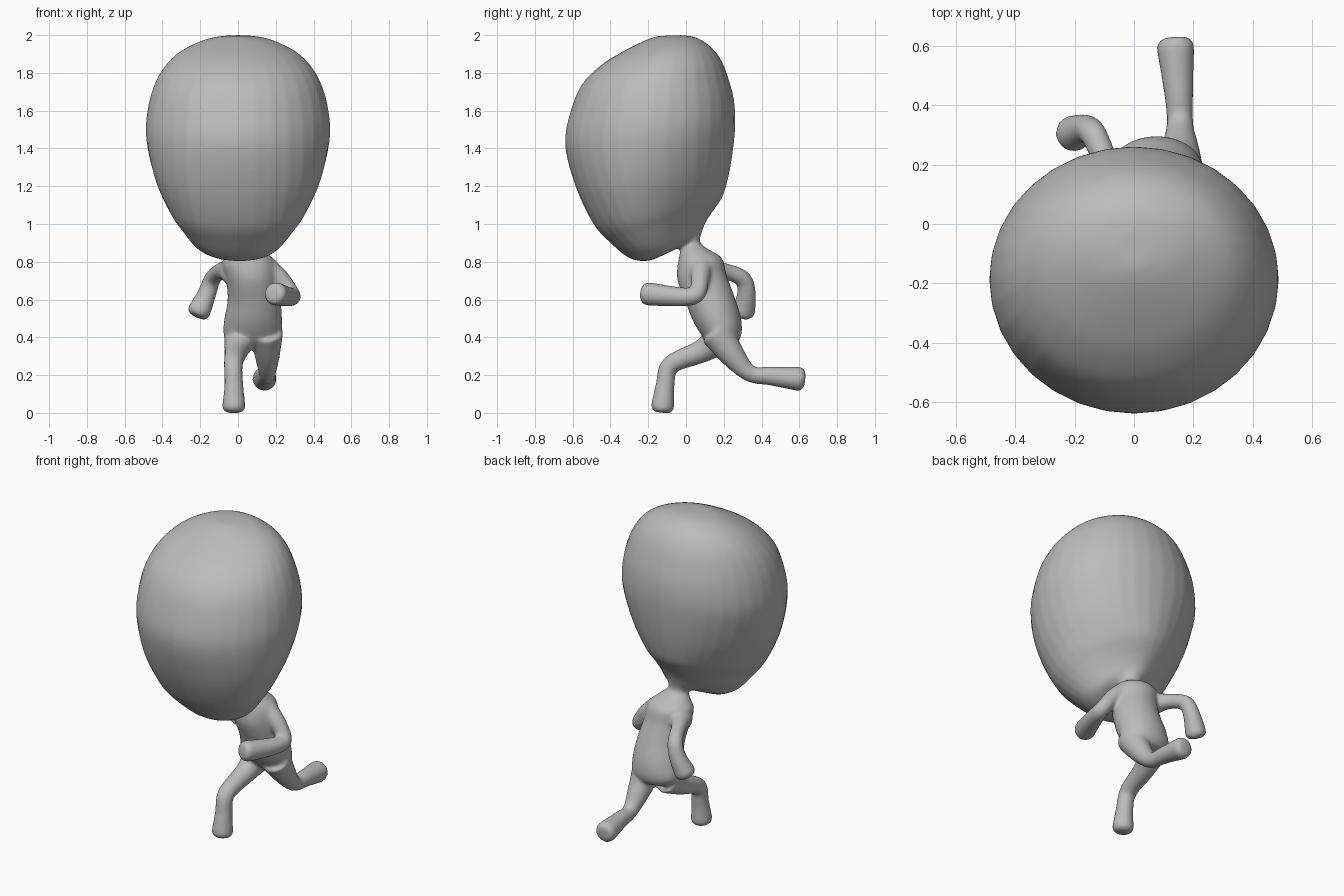
import bpy, bmesh, math
from mathutils import Vector

cube = bpy.data.objects.get("Cube")
if cube:
    bpy.data.objects.remove(cube)

SIDES = 32
STEPS = 5
ANGLES = [2 * math.pi * i / SIDES for i in range(SIDES)]


def smooth_rows(rows):
    """Catmull-Rom interpolation through rows of numbers."""
    rows = [Vector(r) for r in rows]
    out = []
    for i in range(len(rows) - 1):
        a, b, c, d = (rows[max(0, min(len(rows) - 1, i + k))] for k in (-1, 0, 1, 2))
        for s in range(STEPS):
            t = s / STEPS
            out.append(b + (c - a) * (t / 2) + (2 * a - 5 * b + 4 * c - d) * (t * t / 2)
                       + (3 * b - a - 3 * c + d) * (t ** 3 / 2))
    return out + [rows[-1]]


def skin(bm, rings):
    """Bridge closed rings and cap both ends."""
    loops = [[bm.verts.new(p) for p in ring] for ring in rings]
    for a, b in zip(loops, loops[1:]):
        for i in range(SIDES):
            j = (i + 1) % SIDES
            bm.faces.new((a[i], a[j], b[j], b[i]))
    bm.faces.new(loops[0][::-1])
    bm.faces.new(loops[-1])


def loft(bm, rows):
    """Row: front y, front z, back y, back z, half width, front bias, centre x."""
    rings = []
    for yf, zf, yb, zb, w, bias, cx in smooth_rows(rows):
        ring = []
        for a in ANGLES:
            t = (1 - math.cos(a)) / 2
            x = cx + w * math.sin(a) * (1 + bias * math.cos(a))
            ring.append((x, yf + (yb - yf) * t, zf + (zb - zf) * t))
        rings.append(ring)
    skin(bm, rings)


def limb(bm, rows):
    """Row: x, y, z, radius. The far end is bluntly rounded."""
    pts = smooth_rows(rows)
    end = (pts[-1] - pts[-2]).to_3d().normalized()
    tip, r = pts[-1].to_3d(), pts[-1][3]
    for reach, scale in ((0.25, 0.95), (0.45, 0.8), (0.55, 0.5)):
        pts.append(Vector((*(tip + end * r * reach), r * scale)))
    rings = []
    for i, p in enumerate(pts):
        d = (pts[min(i + 1, len(pts) - 1)] - pts[max(i - 1, 0)]).to_3d().normalized()
        u = d.orthogonal().normalized() if i == 0 else (u - d * u.dot(d)).normalized()
        v = d.cross(u)
        rings.append([p.to_3d() + (u * math.cos(a) + v * math.sin(a)) * p[3] for a in ANGLES])
    skin(bm, rings)


bm = bmesh.new()

# Head, from the neck up
loft(bm, [
    (-.03, .84, .08, .85, .06, 0, .04),
    (-.03, .875, .075, .92, .06, 0, .035),
    (-.1, .845, .085, .96, .1, .2, .02),
    (-.2, .805, .1, 1, .165, .3, .01),
    (-.3, .82, .13, 1.05, .225, .3, 0),
    (-.4, .9, .165, 1.1, .29, .25, 0),
    (-.49, 1, .2, 1.16, .355, .2, 0),
    (-.585, 1.2, .235, 1.3, .44, .1, 0),
    (-.64, 1.42, .26, 1.5, .487, 0, 0),
    (-.61, 1.6, .255, 1.65, .475, 0, 0),
    (-.55, 1.74, .225, 1.77, .435, 0, 0),
    (-.45, 1.84, .19, 1.86, .375, 0, 0),
    (-.34, 1.91, .14, 1.93, .295, 0, 0),
    (-.22, 1.97, .06, 1.985, .17, 0, 0),
    (-.15, 1.995, -.02, 2, .06, 0, 0),
])

# Torso, from the neck down
loft(bm, [
    (-.03, .88, .07, .9, .055, 0, .04),
    (-.035, .83, .12, .865, .1, 0, .05),
    (-.045, .78, .19, .82, .14, 0, .055),
    (-.045, .7, .215, .73, .135, 0, .07),
    (0, .58, .255, .62, .14, 0, .085),
    (.04, .48, .29, .51, .153, 0, .08),
    (.09, .4, .295, .42, .15, 0, .075),
    (.13, .36, .27, .37, .1, 0, .075),
])

# Left arm bent forward, right arm swung back
limb(bm, [(.14, .08, .775, .065), (.22, .075, .715, .05), (.285, .055, .625, .045),
          (.265, -.04, .615, .052), (.2, -.2, .63, .062)])
limb(bm, [(-.03, .09, .75, .07), (-.09, .2, .75, .045), (-.135, .3, .71, .045),
          (-.165, .32, .63, .05), (-.205, .305, .54, .062)])

# Left leg kicking back, right leg stepping forward
limb(bm, [(.15, .16, .43, .09), (.155, .25, .3, .066), (.155, .34, .208, .045),
          (.15, .45, .195, .05), (.14, .595, .18, .064)])
limb(bm, [(.01, .18, .39, .085), (-.01, .08, .325, .062), (-.025, -.08, .255, .05),
          (-.022, -.11, .15, .05), (-.022, -.124, .035, .062)])

bmesh.ops.recalc_face_normals(bm, faces=bm.faces)
mesh = bpy.data.meshes.new("running_figure")
bm.to_mesh(mesh)
bm.free()
figure = bpy.data.objects.new("running_figure", mesh)
bpy.context.collection.objects.link(figure)

# Fuse the parts into one soft skin
fuse = figure.modifiers.new("fuse", "REMESH")
fuse.mode = "VOXEL"
fuse.voxel_size = 0.011
fuse.use_smooth_shade = True
soften = figure.modifiers.new("soften", "SMOOTH")
soften.factor = 0.5
soften.iterations = 8

# Plain grey clay
clay = bpy.data.materials.new("grey_clay")
clay.use_nodes = True
color = (0.5, 0.5, 0.5, 1)
clay.diffuse_color = color
clay.node_tree.nodes["Principled BSDF"].inputs["Base Color"].default_value = color
mesh.materials.append(clay)
